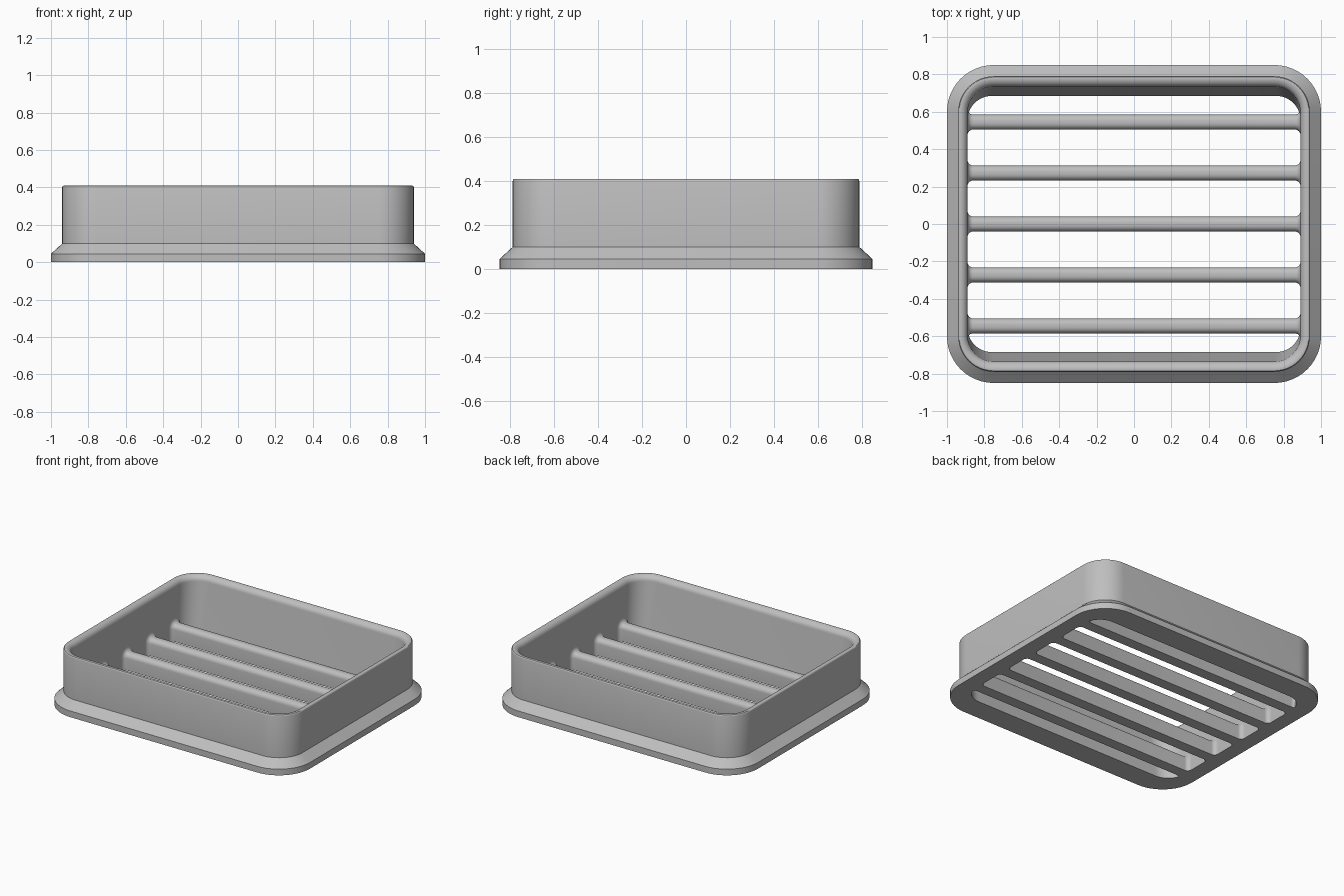
import bpy
import bmesh
from math import sin, cos, pi, sqrt

if "Cube" in bpy.data.objects:
    bpy.data.objects.remove(bpy.data.objects["Cube"], do_unlink=True)

grey = bpy.data.materials.new("plain grey")
grey.use_nodes = True
grey.diffuse_color = (0.52, 0.52, 0.52, 1)
grey.node_tree.nodes["Principled BSDF"].inputs["Base Color"].default_value = (0.52, 0.52, 0.52, 1)


def rounded_rect(hx, hy, r, z, steps=12):
    """Closed outline of a rounded rectangle at height z."""
    points = []
    for k, (sx, sy) in enumerate([(1, 1), (-1, 1), (-1, -1), (1, -1)]):
        for i in range(steps + 1):
            a = (k + i / steps) * pi / 2
            points.append((sx * (hx - r) + r * cos(a), sy * (hy - r) + r * sin(a), z))
    return points


def loft(name, rings, closed):
    """Skin matching rings; either join last to first or cap both ends."""
    bm = bmesh.new()
    loops = [[bm.verts.new(p) for p in ring] for ring in rings]
    n = len(loops[0])
    pairs = list(zip(loops, loops[1:]))
    if closed:
        pairs.append((loops[-1], loops[0]))
    else:
        bm.faces.new(loops[0])
        bm.faces.new(loops[-1])
    for a, b in pairs:
        for i in range(n):
            j = (i + 1) % n
            bm.faces.new((a[i], a[j], b[j], b[i]))
    bmesh.ops.recalc_face_normals(bm, faces=bm.faces[:])
    mesh = bpy.data.meshes.new(name)
    bm.to_mesh(mesh)
    bm.free()
    mesh.materials.append(grey)
    obj = bpy.data.objects.new(name, mesh)
    bpy.context.collection.objects.link(obj)
    bpy.ops.object.select_all(action="DESELECT")
    obj.select_set(True)
    bpy.context.view_layer.objects.active = obj
    bpy.ops.object.shade_smooth_by_angle()
    return obj


# Frame: flange, chamfer, upright wall, softened lip and drafted inside
frame = [
    rounded_rect(1.0, 0.85, 0.25, 0),
    rounded_rect(1.0, 0.85, 0.25, 0.045),
    rounded_rect(0.94, 0.79, 0.19, 0.1),
]
for i in range(4):
    a = i / 3 * pi / 2
    d = 0.01 * (1 - cos(a))
    frame.append(rounded_rect(0.94 - d, 0.79 - d, 0.19 - d, 0.4 + 0.01 * sin(a)))
for i in range(1, 8):
    a = i / 7 * pi / 2
    u = sin(a)
    frame.append(rounded_rect(0.93 - 0.04 * u, 0.78 - 0.045 * u, 0.18 - 0.04 * u,
                              0.41 - 0.04 * (1 - cos(a))))
frame.append(rounded_rect(0.89, 0.685, 0.13, 0))
loft("frame", frame, True)


def bar_section(x, y, d):
    """Round-topped bar outline, grown by d."""
    half, top, r = 0.04 + d, 0.12 + d, 0.034 + d
    points = [(x, y - half, 0), (x, y + half, 0)]
    for side in (0, 1):
        cy = y + (half - r) * (1 - 2 * side)
        for i in range(7):
            a = (side + i / 6) * pi / 2
            points.append((x, cy + r * cos(a), top - r + r * sin(a)))
    return points


# Bars: each end flares into the wall with a small fillet
FILLET, END = 0.03, 0.89
flare = [(END - FILLET * (1 - cos(i / 6 * pi / 2)), FILLET * (1 - sin(i / 6 * pi / 2)))
         for i in range(7)]
stations = [(-x, d) for x, d in flare] + flare[::-1]
for n in range(5):
    y = (n - 2) * 0.2725
    loft(f"bar_{n + 1}", [bar_section(x, y, d) for x, d in stations], False)
